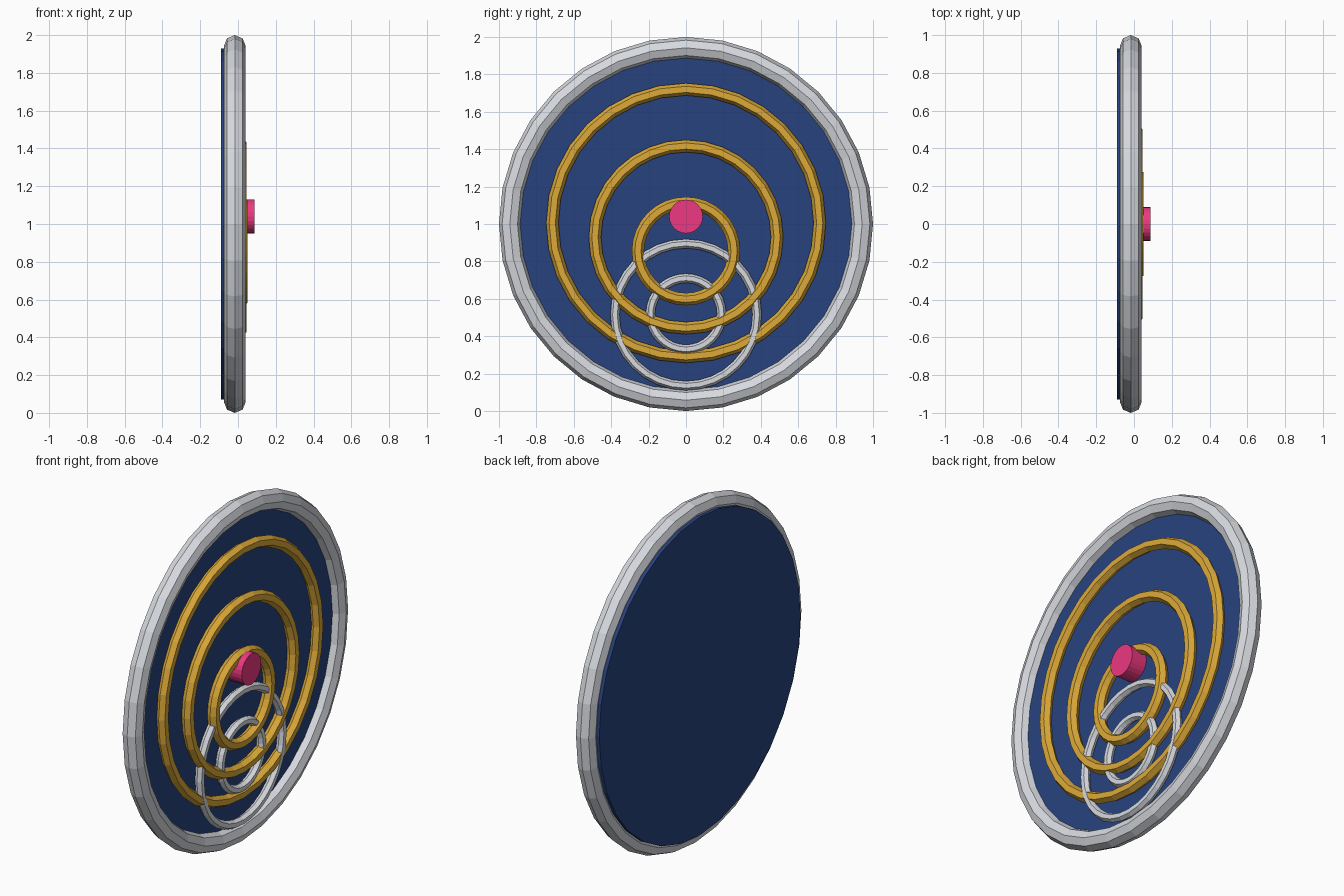
import bpy, math

if "Cube" in bpy.data.objects:
    bpy.data.objects.remove(bpy.data.objects["Cube"])

def material(name, color):
    m = bpy.data.materials.new(name)
    m.diffuse_color = color
    m.use_nodes = True
    m.node_tree.nodes["Principled BSDF"].inputs["Base Color"].default_value = m.diffuse_color
    return m

blue = material("blue", (0.02, 0.055, 0.21, 1))
gold = material("gold", (0.72, 0.40, 0.04, 1))
silver = material("silver", (0.68, 0.70, 0.74, 1))
pink = material("pink", (0.85, 0.04, 0.22, 1))

# ring facing +x
def ring(name, x, z, major, minor, sides, mat):
    bpy.ops.mesh.primitive_torus_add(
        major_radius=major, minor_radius=minor, major_segments=32,
        minor_segments=sides, location=(x, 0, z), rotation=(0, math.pi / 2, 0))
    ob = bpy.context.object
    ob.name = name
    ob.data.materials.append(mat)

# round plate facing +x, from x0 to x1
def plate(name, x0, x1, z, radius, sides, mat):
    bpy.ops.mesh.primitive_cylinder_add(
        vertices=sides, radius=radius, depth=x1 - x0,
        location=((x0 + x1) / 2, 0, z), rotation=(0, math.pi / 2, 0))
    ob = bpy.context.object
    ob.name = name
    ob.data.materials.append(mat)

# backing disc and outer rim
plate("disc", -0.09, -0.01, 1.0, 0.93, 32, blue)
ring("rim", -0.017, 1.0, 0.942, 0.058, 8, silver)

# stepped gold rings, drifting downward as they shrink
for i, (z, r) in enumerate([(1.005, 0.715), (0.93, 0.487), (0.855, 0.257)]):
    ring(f"gold_ring_{i + 1}", 0.01 + 0.006 * i, z, r, 0.033, 6, gold)

# lower silver rings
ring("silver_ring_large", 0.018, 0.515, 0.38, 0.025, 6, silver)
ring("silver_ring_small", 0.018, 0.52, 0.19, 0.025, 6, silver)

# centre knob
plate("knob", -0.01, 0.087, 1.04, 0.09, 24, pink)
